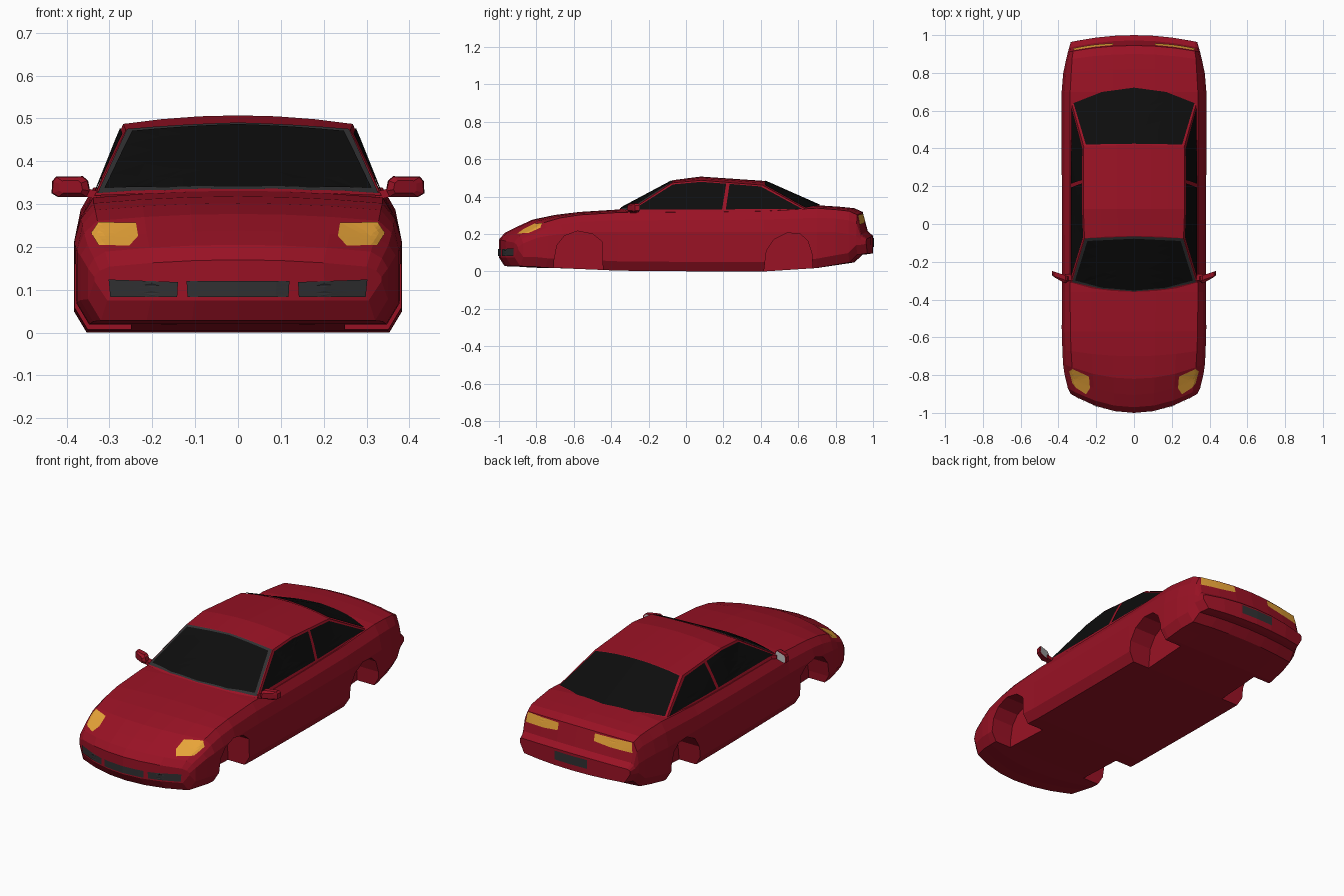
import bpy, bmesh
from mathutils import Vector
from mathutils.bvhtree import BVHTree

if "Cube" in bpy.data.objects:
    bpy.data.objects.remove(bpy.data.objects["Cube"])


def material(name, rgb):
    m = bpy.data.materials.new(name)
    m.diffuse_color = (*rgb, 1)
    m.use_nodes = True
    m.node_tree.nodes["Principled BSDF"].inputs["Base Color"].default_value = m.diffuse_color
    return m


RED = material("red_paint", (0.32, 0.006, 0.018))
BLACK = material("dark_glass", (0.004, 0.004, 0.004))
TRIM = material("dark_trim", (0.03, 0.03, 0.032))
AMBER = material("amber_lens", (0.8, 0.37, 0.04))


def finish(name, bm, mat=None, solid=True):
    if solid:
        bmesh.ops.recalc_face_normals(bm, faces=bm.faces)
    me = bpy.data.meshes.new(name)
    bm.to_mesh(me)
    ob = bpy.data.objects.new(name, me)
    bpy.context.collection.objects.link(ob)
    if mat:
        me.materials.append(mat)
    return ob


def mirror_x(bm):
    bmesh.ops.mirror(bm, geom=bm.verts[:] + bm.edges[:] + bm.faces[:], axis='X', merge_dist=1e-4)
    bmesh.ops.remove_doubles(bm, verts=bm.verts, dist=1e-5)
    bmesh.ops.recalc_face_normals(bm, faces=bm.faces)


def loft(bm, rings, closed=False):
    vs = [[bm.verts.new(p) for p in r] for r in rings]
    for a, b in zip(vs, vs[1:]):
        n = len(a)
        for i in range(n if closed else n - 1):
            j = (i + 1) % n
            bm.faces.new((a[i], a[j], b[j], b[i]))
    return vs


# Lower body: half cross-sections along y, then mirrored
# y, bow, bottom z, top z, half width, top half width, shoulder z
SECTIONS = [
    (-1.0, .11, .075, .17, .335, .30, .13),
    (-.97, .10, .028, .205, .35, .31, .15),
    (-.905, .10, .026, .238, .368, .32, .18),
    (-.82, .07, .02, .277, .376, .328, .19),
    (-.70, .03, .018, .302, .379, .333, .20),
    (-.57, 0, .013, .318, .383, .337, .21),
    (-.36, 0, .004, .331, .38, .338, .21),
    (.10, 0, 0, .333, .382, .340, .21),
    (.42, 0, 0, .338, .383, .340, .21),
    (.70, 0, .018, .354, .383, .338, .21),
    (.82, -.02, .036, .346, .375, .332, .21),
    (.90, -.03, .048, .338, .36, .328, .20),
    (.945, -.035, .09, .318, .35, .322, .19),
    (.972, -.04, .092, .215, .343, .325, .17),
    (1.0, -.04, .097, .19, .335, .318, .165),
]


def half_section(y, bow, zb, zt, w, wt, zs):
    fr = (0, 1 / 3, 2 / 3, 1)
    z5 = zt - .016
    pts = [(f * (w - .03), zb) for f in fr]
    pts += [(w, min(zb + .05, zs - .01)), (w, zs), (wt + .65 * (w - wt), zs + .6 * (z5 - zs))]
    pts += [(f * wt, zt - .016 * f * f) for f in reversed(fr)]
    return [(x, y + bow * (x / .35) ** 2, z) for x, z in pts]


bm = bmesh.new()
rings = loft(bm, [half_section(*s) for s in SECTIONS])
for r in (rings[0], rings[-1]):
    for i in range(3):
        bm.faces.new((r[i], r[i + 1], r[9 - i], r[10 - i]))
    bm.faces.new(r[3:8])
mirror_x(bm)
body_tree = BVHTree.FromBMesh(bm)
body = finish("body", bm, RED)

# Wheel wells cut from both sides
ARCHES = {
    "front": [(-.715, -.1), (-.705, .06), (-.69, .14), (-.65, .19), (-.58, .216),
              (-.50, .20), (-.45, .16), (-.44, -.1)],
    "rear": [(.405, -.1), (.43, .11), (.47, .17), (.54, .206), (.61, .20),
             (.65, .165), (.672, .1), (.685, -.1)],
}
for end, arch in ARCHES.items():
    bm = bmesh.new()
    a, b = loft(bm, [[(x, y, z) for y, z in arch] for x in (.25, .5)], closed=True)
    bm.faces.new(a)
    bm.faces.new(b)
    mirror_x(bm)
    cutter = finish(end + "_wheel_well_cutter", bm)
    cutter.hide_render = True
    cutter.hide_set(True)
    mod = body.modifiers.new(end + "_wells", 'BOOLEAN')
    mod.operation = 'DIFFERENCE'
    mod.solver = 'EXACT'
    mod.object = cutter

# Cabin: centre y, edge y, centre z, edge z, half width
ROWS = [(-.365, -.31, .328, .32, .335), (-.063, -.075, .489, .473, .262),
        (.08, .08, .507, .487, .268), (.418, .41, .484, .461, .266),
        (.73, .645, .346, .33, .332)]
bm = bmesh.new()
half = []
for yc, ye, zc, ze, w in ROWS:
    top = [(f * w, yc + (ye - yc) * f * f, zc + (ze - zc) * f * f) for f in (0, 1 / 3, 2 / 3, 1)]
    half.append(top + [(.338, ye, .312)])
loft(bm, half)
mirror_x(bm)
cabin_tree = BVHTree.FromBMesh(bm)
finish("cabin", bm, RED)


def panel(name, pts, axis, sign, tree, mat, lift=.004):
    """Flat outline projected along an axis onto a surface."""
    d = Vector((0, 0, 0))
    d[axis] = -sign
    bm = bmesh.new()
    vs = []
    for p in pts:
        c = list(p)
        c.insert(axis, 3 * sign)
        vs.append(bm.verts.new(c))
    face = bm.faces.new(vs)
    face.normal_update()
    if face.normal.dot(d) > 0:
        face.normal_flip()
    bmesh.ops.poke(bm, faces=[face])
    bmesh.ops.subdivide_edges(bm, edges=bm.edges[:], cuts=3, use_grid_fill=True)
    for v in bm.verts:
        hit = tree.ray_cast(v.co, d)[0] or tree.find_nearest(v.co)[0]
        v.co = hit - d * lift
    return finish(name, bm, mat, solid=False)


def both(half_pts):
    return half_pts + [(-x, y) for x, y in reversed(half_pts) if x]


# Windscreen with its seal, and rear window
panel("windscreen_seal", both([(0, -.357), (.17, -.343), (.328, -.308), (.259, -.076), (0, -.066)]),
      2, 1, cabin_tree, TRIM, .003)
panel("windscreen", both([(0, -.352), (.17, -.337), (.312, -.299), (.247, -.09), (0, -.078)]),
      2, 1, cabin_tree, BLACK, .006)
panel("rear_window", both([(0, .722), (.17, .699), (.32, .64), (.255, .421), (0, .425)]),
      2, 1, cabin_tree, BLACK, .005)

# Side windows, lights and outer grilles in pairs
for s, side in ((1, "right"), (-1, "left")):
    panel("front_side_window_" + side, [(-.28, .332), (-.07, .465), (.08, .479), (.215, .469), (.193, .332)],
          0, s, cabin_tree, BLACK)
    panel("rear_side_window_" + side, [(.213, .332), (.233, .468), (.40, .454), (.62, .335)],
          0, s, cabin_tree, BLACK)
    for name, pts, d, mat in (
        ("headlight_", [(.238, .257), (.326, .258), (.343, .233), (.326, .205), (.254, .203), (.233, .226)],
         -1, AMBER),
        ("tail_light_", [(.11, .27), (.11, .308), (.315, .302), (.325, .25), (.2, .258)], 1, AMBER),
        ("outer_grille_", [(.142, .083), (.14, .118), (.302, .124), (.298, .083)], -1, TRIM),
    ):
        panel(name + side, [(s * x, z) for x, z in pts], 1, d, body_tree, mat)

# Centre grille and rear plate
panel("centre_grille", both([(0, .083), (.118, .083), (.12, .12), (0, .12)]), 1, -1, body_tree, TRIM)
panel("rear_plate", both([(0, .13), (.1, .13), (.1, .178), (0, .178)]), 1, 1, body_tree, TRIM)

# Door mirrors: housing, stalk and grey glass
OUTLINE = [(.345, .33), (.352, .316), (.42, .316), (.435, .325), (.434, .353), (.425, .364),
           (.362, .365), (.35, .355)]


def mirror_ring(s, k, dy):
    return [(s * (.39 + (x - .39) * k), -.278 + .33 * (x - .39) + dy, .34 + (z - .34) * k)
            for x, z in OUTLINE]


for s, side in ((1, "right"), (-1, "left")):
    bm = bmesh.new()
    v = loft(bm, [mirror_ring(s, k, dy) for k, dy in ((.6, -.022), (.95, -.01), (1, .015))], closed=True)
    bm.faces.new(v[0])
    bm.faces.new(v[-1])
    finish("door_mirror_" + side, bm, RED)
    bm = bmesh.new()
    f = bm.faces.new([bm.verts.new(p) for p in mirror_ring(s, .88, .017)])
    f.normal_update()
    if f.normal.y < 0:
        f.normal_flip()
    finish("mirror_glass_" + side, bm, solid=False)
    bm = bmesh.new()
    v = loft(bm, [[(s * x, y, z) for y, z in ((-.3, z0), (-.265, z0), (-.265, z0 + .02), (-.3, z0 + .02))]
                  for x, z0 in ((.32, .308), (.365, .32))], closed=True)
    bm.faces.new(v[0])
    bm.faces.new(v[1])
    finish("mirror_stalk_" + side, bm, RED)
